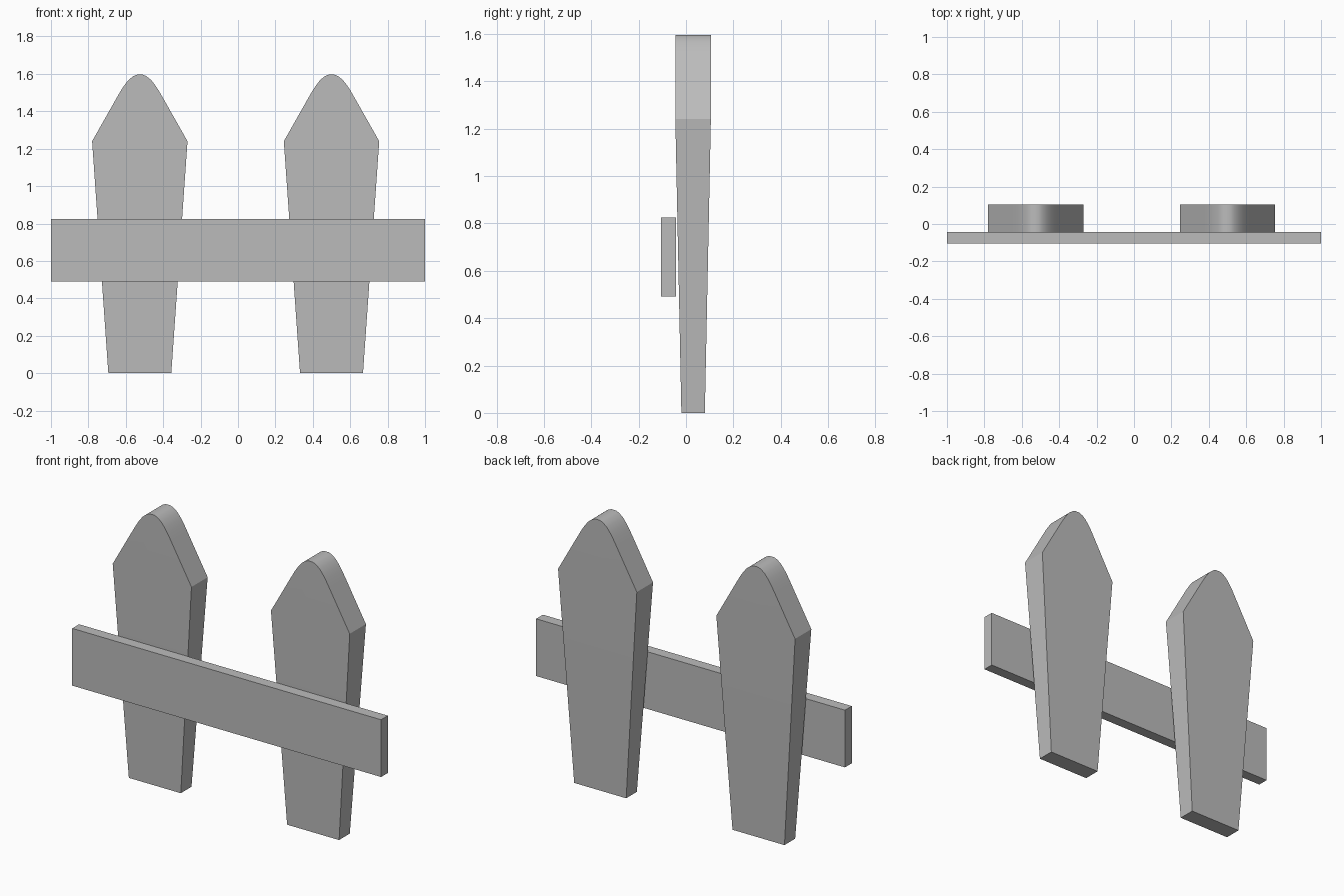
import bpy, bmesh

if "Cube" in bpy.data.objects:
    bpy.data.objects.remove(bpy.data.objects["Cube"])

grey = bpy.data.materials.new("plain grey")
grey.diffuse_color = (0.5, 0.5, 0.5, 1)
grey.use_nodes = True
grey.node_tree.nodes["Principled BSDF"].inputs["Base Color"].default_value = grey.diffuse_color


def finish(name, bm):
    bmesh.ops.recalc_face_normals(bm, faces=bm.faces)
    mesh = bpy.data.meshes.new(name)
    bm.to_mesh(mesh)
    bm.free()
    mesh.materials.append(grey)
    obj = bpy.data.objects.new(name, mesh)
    bpy.context.collection.objects.link(obj)
    bpy.context.view_layer.objects.active = obj
    obj.select_set(True)
    bpy.ops.object.shade_smooth_by_angle(angle=0.5)
    obj.select_set(False)


# Right half of the rounded picket head, from shoulder to tip
HEAD = [(0.255, 1.24), (0.122, 1.475), (0.1, 1.513), (0.082, 1.54),
        (0.06, 1.568), (0.035, 1.588), (0.015, 1.596)]
OUTLINE = HEAD + [(-x, z) for x, z in reversed(HEAD)]
Y_MID, HALF_DEPTH, TAPER = 0.03, 0.075, 0.66


def picket(name, cx):
    bm = bmesh.new()
    head, foot = [], []
    for s in (-1, 1):
        head.append([bm.verts.new((cx + x, Y_MID + s * HALF_DEPTH, z)) for x, z in OUTLINE])
        foot.append([bm.verts.new((cx + x * TAPER, Y_MID + s * HALF_DEPTH * TAPER, 0))
                     for x in (0.255, -0.255)])
    # Front and back: head panel plus tapered shaft panel
    for h, f in zip(head, foot):
        bm.faces.new(h)
        bm.faces.new((h[0], h[-1], f[1], f[0]))
    # Rim around the outline, closed by the foot
    rims = [[f[0]] + h + [f[1]] for h, f in zip(head, foot)]
    n = len(rims[0])
    for i in range(n):
        j = (i + 1) % n
        bm.faces.new((rims[0][i], rims[0][j], rims[1][j], rims[1][i]))
    finish(name, bm)


picket("left_picket", -0.525)
picket("right_picket", 0.5)

# Horizontal rail across the front
bm = bmesh.new()
bmesh.ops.create_cube(bm, size=1)
for v in bm.verts:
    v.co = (v.co.x * 2, v.co.y * 0.063 - 0.0735, v.co.z * 0.335 + 0.658)
finish("rail", bm)
